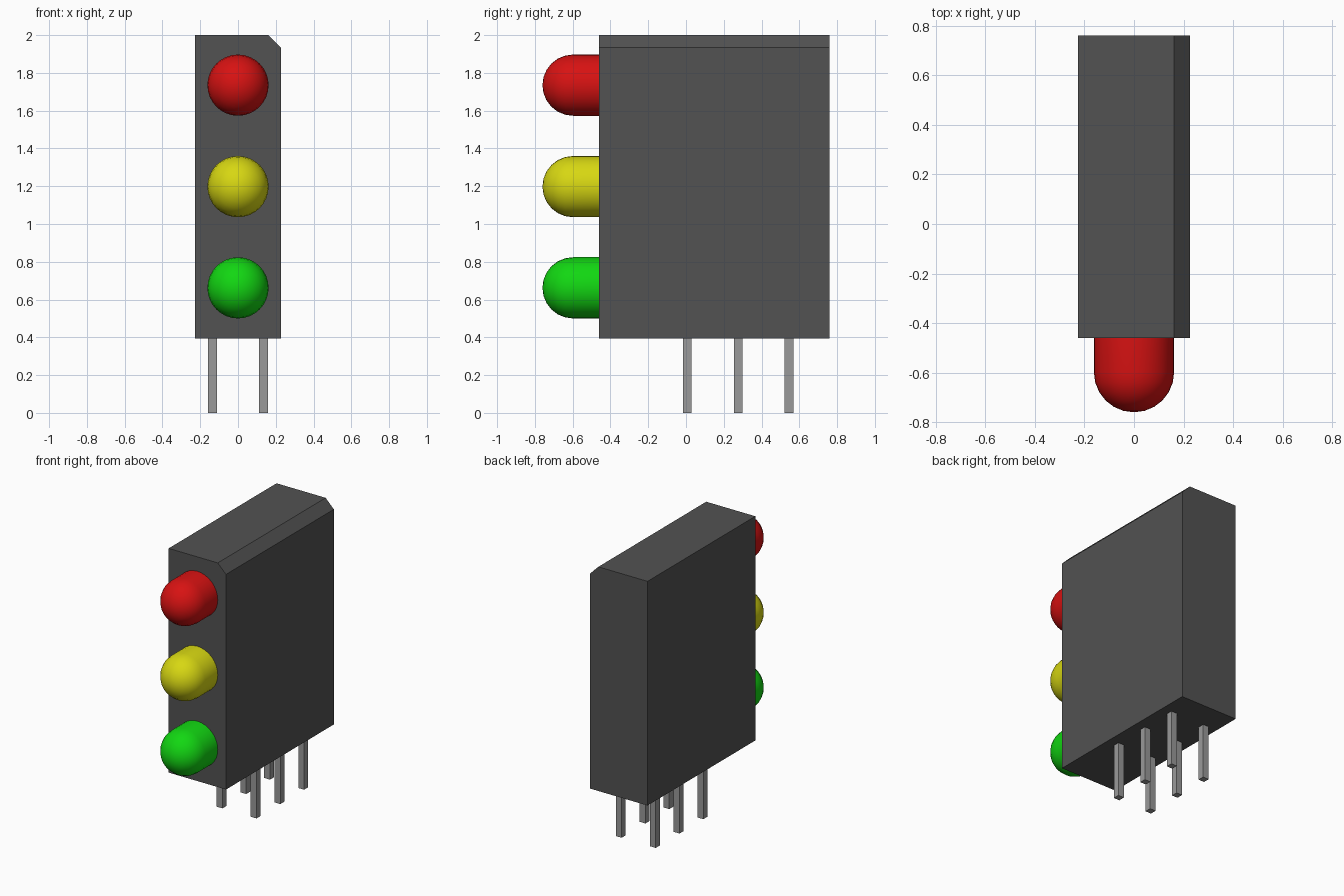
import bpy
import bmesh
import math
from mathutils import Matrix

old = bpy.data.objects.get("Cube")
if old:
    bpy.data.objects.remove(old, do_unlink=True)


def material(name, rgb):
    m = bpy.data.materials.new(name)
    m.use_nodes = True
    m.diffuse_color = (*rgb, 1)
    bsdf = next(n for n in m.node_tree.nodes if n.type == 'BSDF_PRINCIPLED')
    bsdf.inputs["Base Color"].default_value = (*rgb, 1)
    return m


def finish(name, bm, mat):
    bmesh.ops.recalc_face_normals(bm, faces=bm.faces)
    mesh = bpy.data.meshes.new(name)
    bm.to_mesh(mesh)
    bm.free()
    mesh.materials.append(mat)
    obj = bpy.data.objects.new(name, mesh)
    bpy.context.collection.objects.link(obj)
    return obj


charcoal = material("charcoal plastic", (0.085, 0.085, 0.085))
metal = material("grey metal", (0.32, 0.32, 0.32))
red = material("red lens", (0.68, 0.006, 0.006))
yellow = material("yellow lens", (0.68, 0.68, 0.006))
green = material("green lens", (0.006, 0.68, 0.006))

# Housing: chamfered front outline pushed back along y
FRONT, BACK, BASE = -0.46, 0.76, 0.395
outline = [(-0.227, BASE), (0.227, BASE), (0.227, 1.935), (0.162, 2.0), (-0.227, 2.0)]
bm = bmesh.new()
face = bm.faces.new([bm.verts.new((x, FRONT, z)) for x, z in outline])
ext = bmesh.ops.extrude_face_region(bm, geom=[face], use_keep_orig=True)
moved = [g for g in ext["geom"] if isinstance(g, bmesh.types.BMVert)]
bmesh.ops.translate(bm, verts=moved, vec=(0, BACK - FRONT, 0))
finish("housing", bm, charcoal)


# Lens: a quarter-circle dome and straight barrel spun around the y axis
def lens(name, z, mat, radius=0.162, tip=-0.76, rings=6, segments=32):
    centre = tip + radius
    profile = [(radius * math.sin(a), centre - radius * math.cos(a))
               for a in (i * math.pi / 2 / rings for i in range(rings + 1))]
    profile.append((radius, FRONT + 0.01))
    bm = bmesh.new()
    verts = [bm.verts.new((r, y, 0)) for r, y in profile]
    edges = [bm.edges.new(pair) for pair in zip(verts, verts[1:])]
    bmesh.ops.spin(bm, geom=verts + edges, cent=(0, 0, 0), axis=(0, 1, 0),
                   angle=math.tau, steps=segments)
    bmesh.ops.remove_doubles(bm, verts=bm.verts, dist=1e-4)
    bmesh.ops.holes_fill(bm, edges=[e for e in bm.edges if e.is_boundary])
    bmesh.ops.translate(bm, verts=bm.verts, vec=(0, 0, z))
    obj = finish(name, bm, mat)
    bpy.ops.object.select_all(action='DESELECT')
    obj.select_set(True)
    bpy.context.view_layer.objects.active = obj
    bpy.ops.object.shade_smooth_by_angle(angle=math.radians(40))


lens("red_lens", 1.735, red)
lens("yellow_lens", 1.198, yellow)
lens("green_lens", 0.662, green)

# Pins: two rows of three square legs
for side, x in (("right", -0.135), ("left", 0.135)):
    for place, y in (("front", 0.007), ("middle", 0.276), ("back", 0.545)):
        bm = bmesh.new()
        size = Matrix.Diagonal((0.046, 0.046, BASE + 0.01, 1))
        bmesh.ops.create_cube(bm, size=1, matrix=Matrix.Translation((x, y, (BASE + 0.01) / 2)) @ size)
        finish(f"{side}_{place}_pin", bm, metal)
